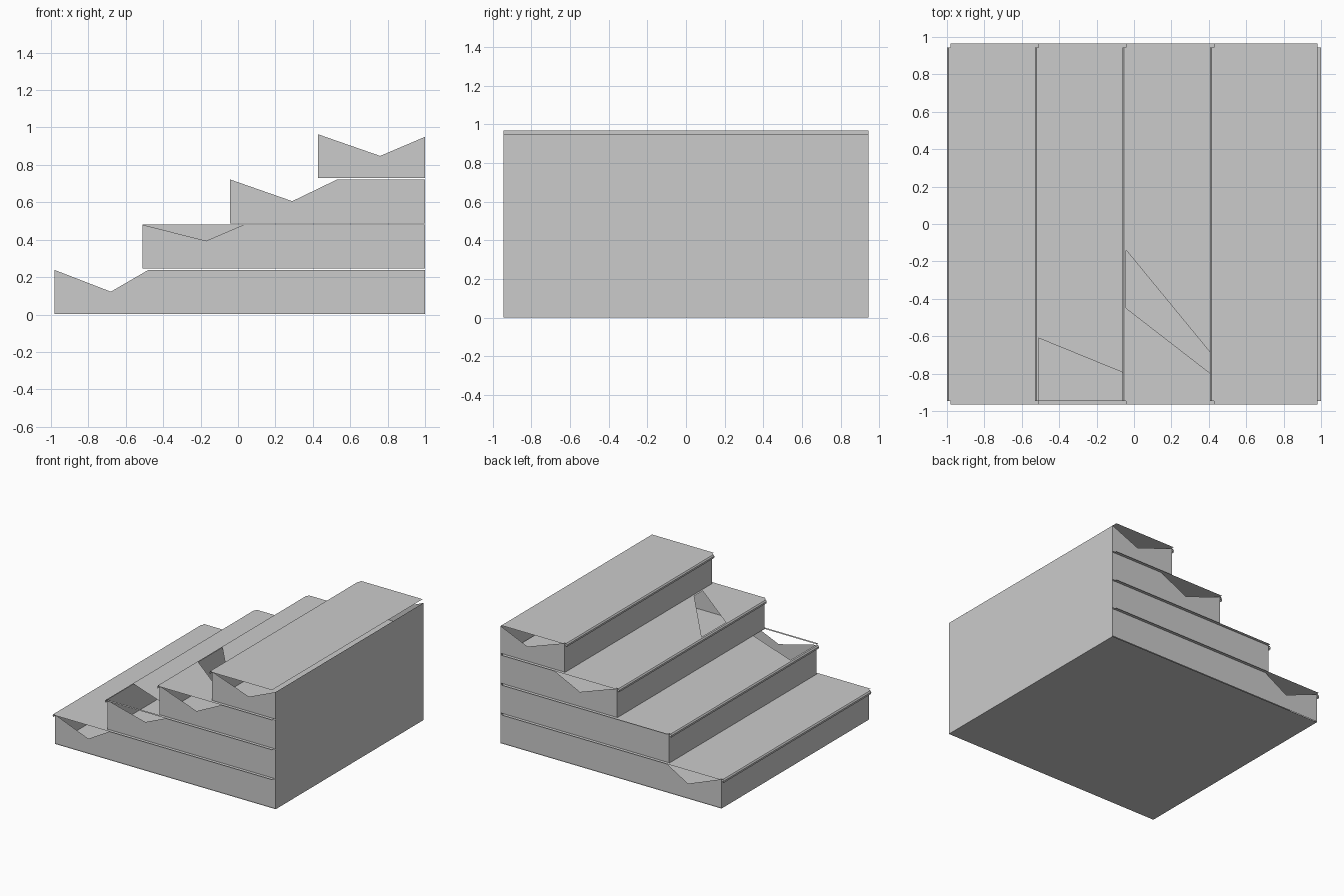
import bpy

if "Cube" in bpy.data.objects:
    bpy.data.objects.remove(bpy.data.objects["Cube"])

RISE = 0.242
STARTS = [-0.98, -0.51, -0.042, 0.427]   # riser positions
HALF_W, TREAD_W = 0.945, 0.965
BACK, TREAD_END = 1.0, 0.98


def sheet(name, polys):
    """One object made of flat polygons."""
    verts, faces = [], []
    for p in polys:
        faces.append(range(len(verts), len(verts) + len(p)))
        verts += p
    me = bpy.data.meshes.new(name)
    me.from_pydata(verts, [], [list(f) for f in faces])
    me.update()
    ob = bpy.data.objects.new(name, me)
    bpy.context.collection.objects.link(ob)
    return ob


# openings cut in from the front edge of the second and third treads
NOTCHES = {
    1: [(-0.51, -0.945), (-0.045, -0.945), (-0.045, -0.80), (-0.51, -0.61)],
    2: [(-0.042, -0.45), (0.41, -0.80), (0.41, -0.69), (-0.042, -0.14)],
}
# dip in the top edge of each side panel: low point and far point (x)
DIPS = [(-0.68, -0.48), (-0.17, 0.03), (0.29, 0.53), (0.76, 1.0)]

for i, x in enumerate(STARTS):
    z0, z1 = i * RISE, (i + 1) * RISE
    n = i + 1

    # thin tread running back under the next step
    outline = [(x, TREAD_W), (TREAD_END, TREAD_W),
               (TREAD_END, -TREAD_W), (x, -TREAD_W)]
    outline += NOTCHES.get(i, [])
    outline.reverse()
    sheet(f"tread_{n}", [[(px, py, z1) for px, py in outline]])

    # curled nosing at the front of the tread
    prof = [(x, z1), (x - 0.012, z1 - 0.003), (x - 0.02, z1 - 0.014),
            (x - 0.018, z1 - 0.03), (x, z1 - 0.014)]
    sheet(f"nosing_{n}", [[(a[0], HALF_W, a[1]), (b[0], HALF_W, b[1]),
                           (b[0], -HALF_W, b[1]), (a[0], -HALF_W, a[1])]
                          for a, b in zip(prof, prof[1:])])

    # riser
    sheet(f"riser_{n}", [[(x, HALF_W, z0), (x, -HALF_W, z0),
                          (x, -HALF_W, z1), (x, HALF_W, z1)]])

    # side panels with the dipped top edge
    for side, label in ((-1, "front"), (1, "rear")):
        top_back = z1 - 0.018 if i == 3 else z1 - 0.004
        prof = [(x, z0 + 0.004), (BACK, z0 + 0.004), (BACK, top_back)]
        if not (i == 1 and side == 1):
            low, far = DIPS[i]
            if far < BACK:
                prof.append((far, z1 - 0.004))
            prof.append((low, z1 - (0.09 if i == 1 else 0.12)))
        prof.append((x, z1 - 0.004))
        if side == 1:
            prof.reverse()
        sheet(f"{label}_side_panel_{n}",
              [[(px, side * HALF_W, pz) for px, pz in prof]])

# back wall and floor
sheet("back_wall", [[(BACK, -HALF_W, 0), (BACK, HALF_W, 0),
                     (BACK, HALF_W, 0.95), (BACK, -HALF_W, 0.95)]])
sheet("floor", [[(STARTS[0], -HALF_W, 0), (STARTS[0], HALF_W, 0),
                 (BACK, HALF_W, 0), (BACK, -HALF_W, 0)]])
